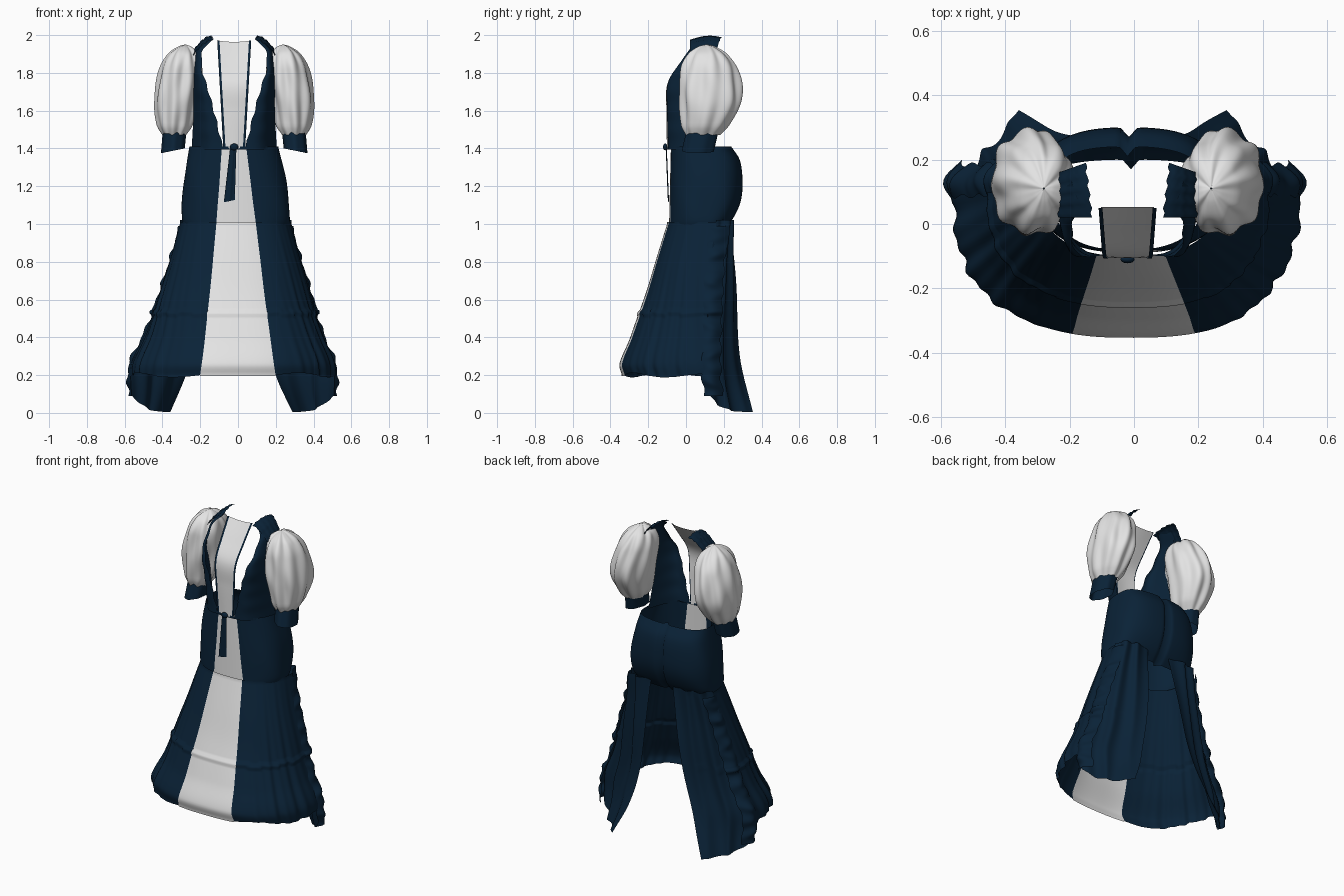
import bpy, bmesh, math
from math import sin, cos, pi
from mathutils import Vector

if "Cube" in bpy.data.objects:
    bpy.data.objects.remove(bpy.data.objects["Cube"], do_unlink=True)


def material(name, rgb):
    m = bpy.data.materials.new(name)
    m.use_nodes = True
    m.diffuse_color = (*rgb, 1)
    b = m.node_tree.nodes["Principled BSDF"]
    b.inputs["Base Color"].default_value = (*rgb, 1)
    b.inputs["Roughness"].default_value = 0.8
    return m


navy = material("navy cloth", (0.003, 0.016, 0.038))
white = material("white cloth", (0.77, 0.77, 0.77))


def curve(*pts):
    """Smooth function through (z, value) points listed with rising z."""
    def slope(i):
        a, b = pts[max(i - 1, 0)], pts[min(i + 1, len(pts) - 1)]
        return (b[1] - a[1]) / (b[0] - a[0])

    def f(z):
        z = min(max(z, pts[0][0]), pts[-1][0])
        i = 0
        while i < len(pts) - 2 and z > pts[i + 1][0]:
            i += 1
        (z0, v0), (z1, v1) = pts[i], pts[i + 1]
        h = z1 - z0
        t = (z - z0) / h
        return (v0 * (1 + 2 * t) * (1 - t) ** 2 + slope(i) * h * t * (1 - t) ** 2
                + v1 * t * t * (3 - 2 * t) + slope(i + 1) * h * t * t * (t - 1))
    return f


def cloth(name, fn, nu, nv, mat, axis=(0, 0.1)):
    """Sheet of cloth from fn(u, v), facing away from a vertical axis."""
    bm = bmesh.new()
    rows = [[bm.verts.new(fn(i / nu, j / nv)) for i in range(nu + 1)] for j in range(nv + 1)]
    for a, b in zip(rows, rows[1:]):
        for i in range(nu):
            bm.faces.new((a[i], a[i + 1], b[i + 1], b[i]))
    bm.normal_update()
    out = 0
    for f in bm.faces:
        c = f.calc_center_median()
        out += f.normal.dot(Vector((c.x - axis[0], c.y - axis[1], 0))) * f.calc_area()
    if out < 0:
        bmesh.ops.reverse_faces(bm, faces=bm.faces[:])
    bmesh.ops.remove_doubles(bm, verts=bm.verts[:], dist=1e-5)
    for f in bm.faces:
        f.smooth = True
    me = bpy.data.meshes.new(name)
    bm.to_mesh(me)
    bm.free()
    me.materials.append(mat)
    ob = bpy.data.objects.new(name, me)
    bpy.context.collection.objects.link(ob)


def lerp(a, b, t):
    return a + (b - a) * t


def power(v, e):
    return math.copysign(abs(v) ** e, v)


SIDES = ((1, "left"), (-1, "right"))
ROUND = 0.78
centre = curve((0.2, 0), (1, -0.01), (1.4, -0.02), (2, -0.02))
seam = curve((0.2, 0.2), (0.5, 0.16), (1, 0.105), (1.4, 0.065))

# Long skirt, open at the back
skirt_w = curve((0, 0.54), (0.2, 0.54), (0.27, 0.53), (0.4, 0.475), (0.6, 0.41), (0.8, 0.35), (1, 0.295))
skirt_front = curve((0.2, -0.34), (0.26, -0.355), (0.4, -0.295), (0.6, -0.225), (0.8, -0.162), (1, -0.1))
skirt_edge = curve((0, 0.14), (0.2, 0.11), (0.8, 0.13), (1, 0.16))


def skirt_point(a, z):
    side = min(1, max(0, abs(a) - 0.4) * 2)
    low = 1.1 - z
    k = 1 + side * low * (0.012 * sin(23 * a + 3 * z) + 0.01 * sin(9 * z + 41 * a))
    k += 0.008 * sin(16 * z + 2 * a) * low
    if abs(z - 0.53) < 0.012:
        k += 0.02
    w, ye = skirt_w(z), skirt_edge(z)
    return Vector((centre(z) - 0.025 * low * side + w * k * power(sin(a), ROUND),
                   ye - (ye - skirt_front(z)) * k * abs(cos(a)) ** ROUND, z))


def seam_angle(z, w):
    return math.asin((seam(z) / w) ** (1 / ROUND))


def skirt_z(a, v):
    return lerp(1.01, 0.2 + 0.012 * sin(7 * a), v)


def skirt_panel(u, v):
    z = lerp(1.01, 0.195, v)
    s = seam_angle(z, skirt_w(z))
    return skirt_point(lerp(-s, s, u), z)


cloth("skirt_front_panel", skirt_panel, 16, 70, white)

# Hips, a closed ring with two full lobes behind
hip_w = curve((0.97, 0.27), (1.02, 0.285), (1.2, 0.275), (1.41, 0.235))
hip_front = curve((0.97, -0.09), (1.2, -0.085), (1.41, -0.08))
hip_back = curve((0.97, 0.2), (1.03, 0.25), (1.12, 0.29), (1.22, 0.3), (1.34, 0.285), (1.41, 0.24))


def hip_point(a, z):
    w, c = hip_w(z), cos(a)
    x = w * power(sin(a), ROUND)
    if c > 0:
        y = 0.1 - (0.1 - hip_front(z)) * c ** ROUND
    else:
        y = 0.1 + (hip_back(z) - 0.1) * (-c) ** 0.6 - 0.03 * math.exp(-(x / 0.015) ** 2)
    ripple = 1 + 0.008 * sin(20 * z + 5 * a)
    return Vector((centre(z) + x * ripple, y, z))


def hip_z(v):
    return lerp(1.41, 0.97, v)


def hip_panel(u, v):
    s = seam_angle(hip_z(v), hip_w(hip_z(v)))
    return hip_point(lerp(-s, s, u), hip_z(v))


def hip_wrap(u, v):
    s = seam_angle(hip_z(v), hip_w(hip_z(v)))
    return hip_point(lerp(s, 2 * pi - s, u), hip_z(v))


cloth("hip_front_panel", hip_panel, 10, 24, white)
cloth("hip_wrap", hip_wrap, 120, 24, navy)

# Shapes of the bodice, sleeves and tails
front_y = curve((1.4, -0.095), (1.6, -0.1), (1.75, -0.095), (1.87, -0.02), (1.98, 0.06))
neck_x = curve((1.4, 0.06), (1.55, 0.095), (1.7, 0.135), (1.82, 0.17), (1.92, 0.165), (1.98, 0.115))
arm_x = curve((1.4, 0.225), (1.6, 0.215), (1.9, 0.21), (1.98, 0.17))
puff_x = curve((1.47, 0.315), (1.65, 0.305), (1.95, 0.26))
puff_y = curve((1.47, 0.09), (1.65, 0.13), (1.95, 0.11))
puff_rx = curve((1.47, 0.06), (1.52, 0.09), (1.66, 0.117), (1.82, 0.11), (1.9, 0.08), (1.94, 0.03), (1.95, 0.002))
puff_ry = curve((1.47, 0.085), (1.52, 0.12), (1.66, 0.163), (1.82, 0.145), (1.9, 0.1), (1.94, 0.04), (1.95, 0.002))
tail_y = curve((0, 0.355), (0.3, 0.285), (0.7, 0.265), (1, 0.235))
tail_x = {1: curve((0, 0.29), (0.2, 0.2), (0.5, 0.13), (1, 0.09)),
          -1: curve((0, 0.36), (0.2, 0.275), (0.5, 0.17), (1, 0.07))}

for s, side in SIDES:
    def skirt_side(u, v):
        z = skirt_z(s * u, v)
        b = seam_angle(z, skirt_w(z))
        return skirt_point(s * lerp(b, pi / 2, u), z)

    def skirt_tail(u, v):
        z = lerp(1.02, 0.09 * (1 - u) ** 3 + 0.005, v)
        edge = skirt_point(s * pi / 2, z)
        p = edge.lerp(Vector((s * tail_x[s](z), tail_y(z), z)), u)
        fold = sin(pi * u)
        p.x += s * fold * (0.035 * z + 0.01 * sin(15 * u + 3 * z))
        p.y += fold * (0.06 * z - 0.02 + 0.012 * sin(17 * u + 2 * z))
        return p

    # Gathered fold running down the edge between skirt and tail
    def skirt_frill(u, v):
        z = lerp(0.99, 0.09, v)
        p = skirt_point(s * pi / 2, z)
        bulge = 0.012 + 0.022 * (1 - z) + 0.006 * sin(47 * z) + 0.004 * sin(83 * z + 1)
        p.x += s * (bulge * sin(pi * u) - 0.03 * u)
        p.y += lerp(-0.025, 0.075, u) + 0.006 * sin(61 * z)
        return p

    def bodice(u, v):
        z = lerp(1.395, 1.975, v)
        x = lerp(neck_x(z), arm_x(z), u ** 0.8) + 0.004 * sin(60 * z) * (1 - u)
        return (s * x - 0.02, front_y(z) + 0.19 * u ** 2.5 * (1 - 0.6 * v), z)

    def shoulder(u, v):
        x = lerp(0.11, 0.215, u) + 0.02 * v * (1 - u) + 0.004 * sin(25 * v)
        z = 1.975 - 0.08 * u ** 1.7 + 0.022 * sin(pi * v * 0.8)
        return (s * x - 0.02, lerp(0.02, 0.19, v) - 0.03 * u * v, z + 0.004 * sin(30 * u))

    def puff(u, v):
        z = lerp(1.47, 1.95, 1 - (1 - v) ** 1.4)
        a = 2 * pi * u
        k = 1 + 0.05 * sin(9 * a + 2 * sin(5 * z)) + 0.03 * sin(5 * a + 18 * z)
        k += 0.08 * max(0, v - 0.6) * sin(14 * a + 9 * z)
        x = puff_x(z) + puff_rx(z) * k * cos(a)
        return (s * x - 0.02, puff_y(z) + puff_ry(z) * k * sin(a),
                z + 0.012 * v ** 3 * sin(4 * a) * (1 - v) * 4)

    def cuff(u, v):
        a = 2 * pi * u
        z = lerp(1.495, 1.375, v) + 0.025 * v * (1 - cos(a)) * 0.5
        r = 1 + 0.03 * sin(7 * a)
        return (s * (lerp(0.315, 0.325, v) + 0.062 * r * cos(a)) - 0.02,
                lerp(0.09, 0.065, v) + 0.085 * r * sin(a), z)

    def trim(u, v):
        z = lerp(1.4, 1.972, v)
        x = lerp(0.05, 0.082, v) + lerp(-0.004, 0.008, u)
        return (s * x - 0.02, front_y(z) - 0.004, z)

    cloth("skirt_side_" + side, skirt_side, 50, 70, navy)
    cloth("skirt_tail_" + side, skirt_tail, 36, 50, navy)
    cloth("skirt_frill_" + side, skirt_frill, 10, 120, navy)
    cloth("bodice_front_" + side, bodice, 14, 36, navy)
    cloth("shoulder_strap_" + side, shoulder, 8, 12, navy)
    arm = (s * 0.3 - 0.02, 0.11)
    cloth("puff_sleeve_" + side, puff, 100, 40, white, arm)
    cloth("sleeve_cuff_" + side, cuff, 40, 8, navy, arm)
    cloth("panel_trim_" + side, trim, 2, 30, navy)


# Narrow chest panel
def chest(u, v):
    z = lerp(1.4, 1.97, v)
    w = lerp(0.05, 0.082, v)
    return (lerp(-w, w, u) - 0.02, front_y(z) - 0.006 * sin(pi * u) * (1 - v), z - 0.006 * v * sin(pi * u))


# Waist seam cord and hanging tie
def waist(u, v):
    a = lerp(-1.4, 1.4, u)
    return (0.23 * sin(a) - 0.02, 0.1 - 0.2 * cos(a) ** ROUND, lerp(1.394, 1.41, v))


def tie(u, v):
    x = lerp(-0.024, -0.046, v) + lerp(-0.5, 0.5, u) * lerp(0.032, 0.058, v)
    return (x, -0.105 + 0.012 * v + 0.003 * sin(3 * pi * u), lerp(1.42, 1.115 + 0.012 * u, v))


def knot(u, v):
    a, b = 2 * pi * u, pi * (v - 0.5)
    return (-0.02 + 0.022 * cos(a) * cos(b), -0.11 + 0.012 * sin(a) * cos(b), 1.408 + 0.018 * sin(b))


cloth("chest_panel", chest, 10, 30, white)
cloth("waist_cord", waist, 40, 2, navy)
cloth("waist_tie", tie, 8, 16, navy)
cloth("tie_knot", knot, 16, 8, navy, (-0.02, -0.11))
